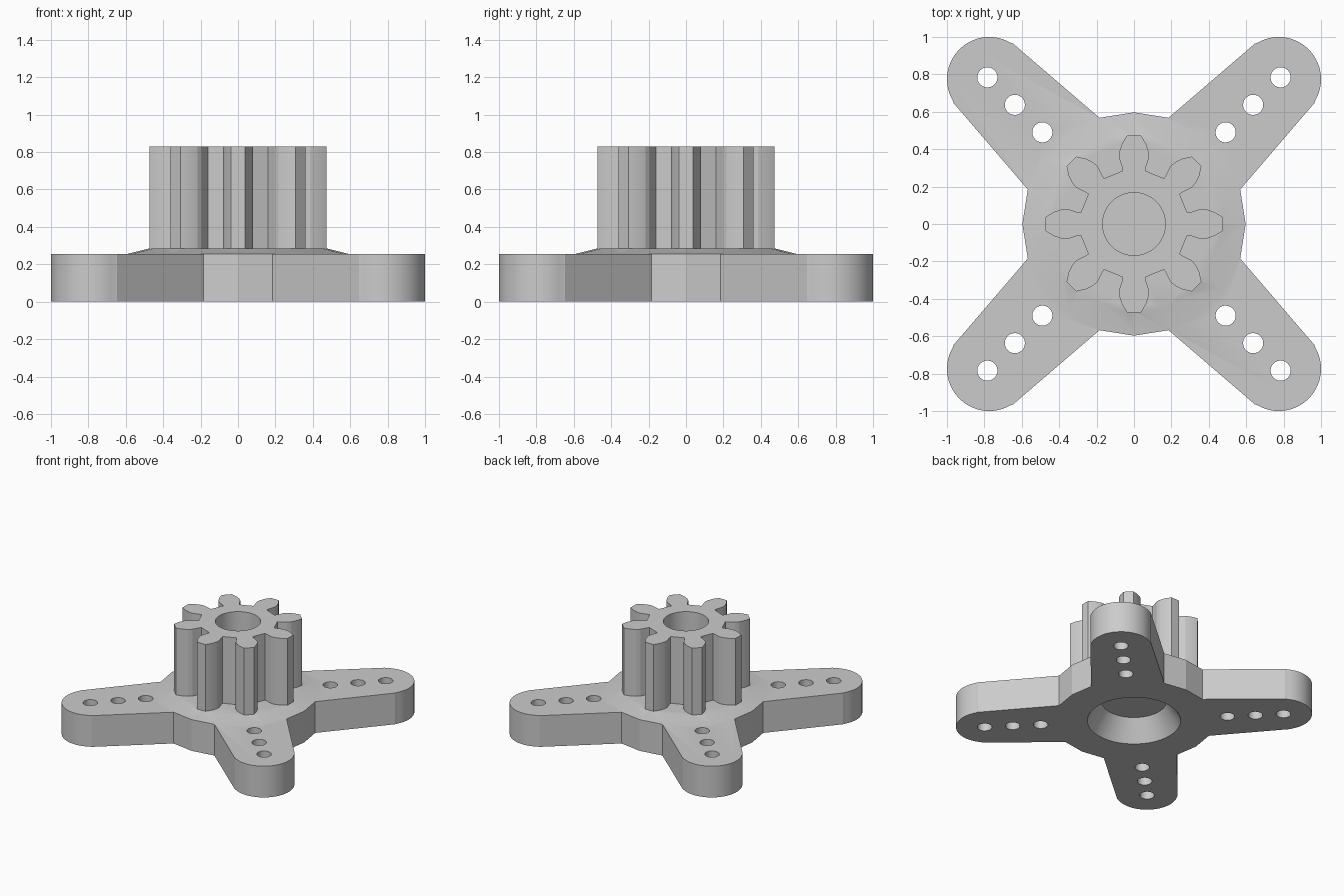
import bpy, bmesh, math
from math import sin, cos, pi, radians

if "Cube" in bpy.data.objects:
    bpy.data.objects.remove(bpy.data.objects["Cube"])

TOP = 0.255          # top of the arms
COLLAR = 0.285       # top of the sloped collar
GEAR_TOP = 0.83

grey = bpy.data.materials.new("plain grey")
grey.diffuse_color = (0.6, 0.6, 0.6, 1)
grey.use_nodes = True
grey.node_tree.nodes["Principled BSDF"].inputs["Base Color"].default_value = grey.diffuse_color


def add_object(name, bm):
    bmesh.ops.recalc_face_normals(bm, faces=bm.faces)
    me = bpy.data.meshes.new(name)
    bm.to_mesh(me)
    bm.free()
    me.materials.append(grey)
    ob = bpy.data.objects.new(name, me)
    bpy.context.collection.objects.link(ob)
    return ob


def prism(name, pts, z0, z1):
    """Extrude a flat outline from z0 to z1."""
    bm = bmesh.new()
    face = bm.faces.new([bm.verts.new((x, y, z0)) for x, y in pts])
    up = bmesh.ops.extrude_face_region(bm, geom=[face])["geom"]
    bmesh.ops.translate(bm, vec=(0, 0, z1 - z0),
                        verts=[v for v in up if isinstance(v, bmesh.types.BMVert)])
    return add_object(name, bm)


def lathe(name, profile, n, x=0, y=0):
    """Closed solid of stacked rings (radius, z) with n sides."""
    bm = bmesh.new()
    rings = [[bm.verts.new((x + r * cos(2 * pi * i / n), y + r * sin(2 * pi * i / n), z))
              for i in range(n)] for r, z in profile]
    for a, b in zip(rings, rings[1:]):
        for i in range(n):
            j = (i + 1) % n
            bm.faces.new((a[i], a[j], b[j], b[i]))
    bm.faces.new(rings[0])
    bm.faces.new(rings[-1])
    return add_object(name, bm)


def turn(p, a):
    return (p[0] * cos(a) - p[1] * sin(a), p[0] * sin(a) + p[1] * cos(a))


def combine(body, other, op):
    """Apply a boolean and remove the helper."""
    mod = body.modifiers.new("cut", 'BOOLEAN')
    mod.operation, mod.object, mod.solver = op, other, 'EXACT'
    bpy.context.view_layer.update()
    dg = bpy.context.evaluated_depsgraph_get()
    me = bpy.data.meshes.new_from_object(body.evaluated_get(dg))
    body.modifiers.clear()
    body.data = me
    bpy.data.objects.remove(other)


# cross-shaped plate: hub corner, rounded tapered arm, repeated four times
R, C, TIP = 0.597, 0.774, 0.226
quarter = [(R, 0), (R * cos(radians(18)), R * sin(radians(18)))]
for i in range(25):
    a = radians(-34 + 158 * i / 24)
    quarter.append((C + TIP * cos(a), C + TIP * sin(a)))
quarter[2:3] = [(0.965, 0.647)]
quarter[-1] = (0.647, 0.965)
# keep the arc between the two tangent corners
quarter = quarter[:3] + [(C + TIP * cos(radians(a)), C + TIP * sin(radians(a)))
                         for a in range(-30, 121, 6)] + [(0.647, 0.965)]
quarter.append((R * sin(radians(18)), R * cos(radians(18))))
outline = [turn(p, k * pi / 2) for k in range(4) for p in quarter]
body = prism("gear_mount", outline, 0, TOP)

# sloped collar under the gear
combine(body, lathe("collar", [(0.5, 0.2), (0.595, TOP), (0.475, COLLAR)], 20), 'UNION')

# eight-tooth gear
half = [(0.06, 0.285), (0.064, 0.305), (0.08, 0.355), (0.079, 0.385),
        (0.064, 0.43), (0.037, 0.473)]
tooth = half + [(-x, y) for x, y in reversed(half)]
gear = [turn(p, k * pi / 4) for k in range(8) for p in tooth]
combine(body, prism("gear", gear, 0.27, GEAR_TOP), 'UNION')

# blind bore from above and tapered recess from below
combine(body, lathe("bore", [(0.168, 0.262), (0.168, 1.0)], 48), 'DIFFERENCE')
combine(body, lathe("recess", [(0.377, -0.05), (0.24, 0.165)], 48), 'DIFFERENCE')

# three screw holes along each arm
for sx in (-1, 1):
    for sy in (-1, 1):
        for d in (0.49, 0.637, 0.784):
            combine(body, lathe("hole", [(0.054, -0.1), (0.054, 0.5)], 24,
                                sx * d, sy * d), 'DIFFERENCE')

# smooth the round surfaces, keep the edges crisp
bpy.context.view_layer.objects.active = body
body.select_set(True)
bpy.ops.object.shade_smooth_by_angle(angle=radians(16))
